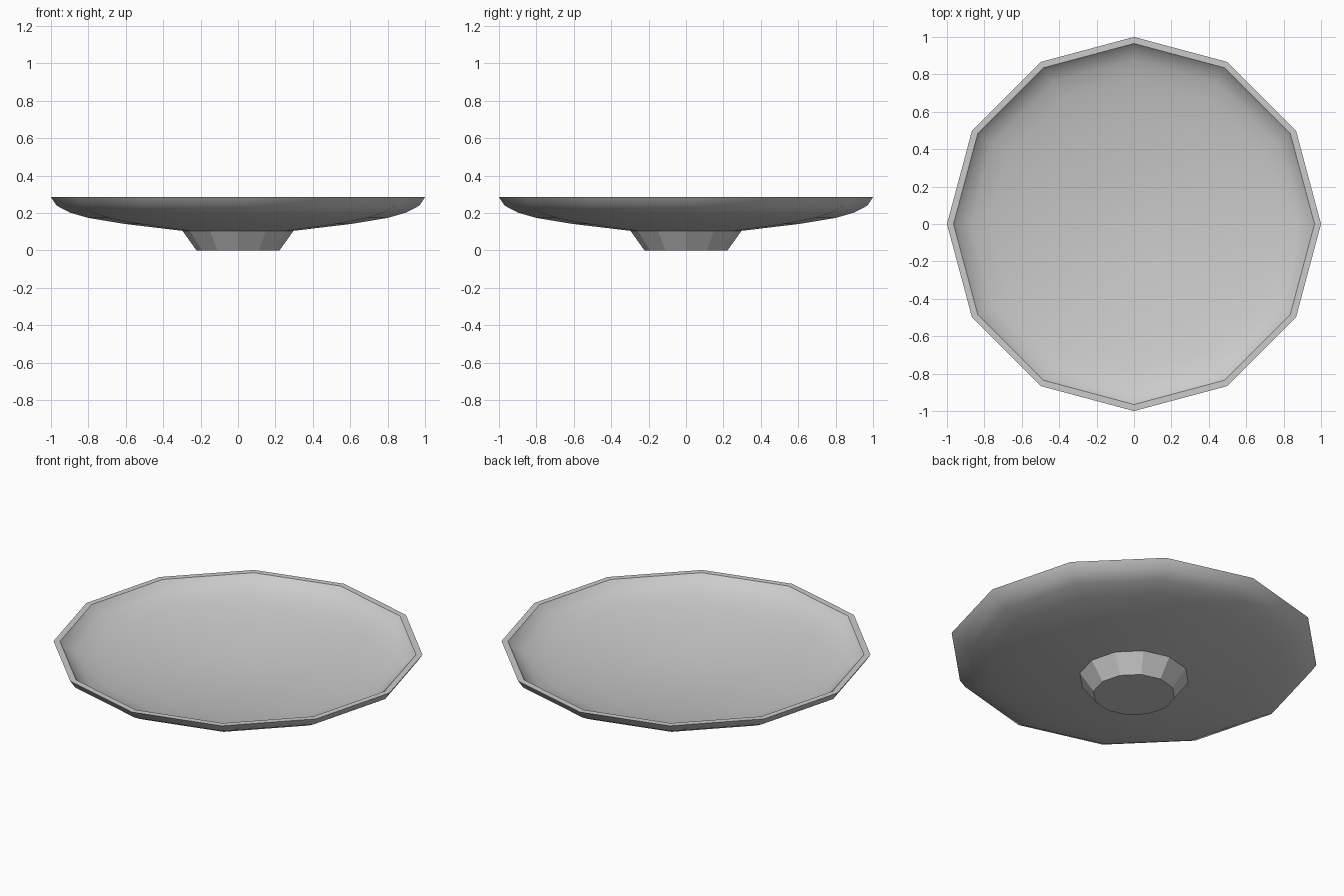
import bpy, bmesh, math

if "Cube" in bpy.data.objects:
    bpy.data.objects.remove(bpy.data.objects["Cube"])

SIDES = 12

def lathe(name, profile, smooth_angle=None):
    """Revolve a (radius, height) profile round z; ends are closed by caps or poles."""
    bm = bmesh.new()
    rings = []
    for r, z in profile:
        if r == 0:
            rings.append([bm.verts.new((0, 0, z))] * SIDES)
        else:
            angles = [2 * math.pi * i / SIDES for i in range(SIDES)]
            rings.append([bm.verts.new((r * math.cos(a), r * math.sin(a), z)) for a in angles])
    for low, high in zip(rings, rings[1:]):
        for i in range(SIDES):
            j = (i + 1) % SIDES
            corners = [low[i], low[j], high[j], high[i]]
            bm.faces.new(list(dict.fromkeys(corners)))
    for ring in (rings[0], rings[-1]):
        if ring[0] is not ring[1]:
            bm.faces.new(ring)
    bmesh.ops.recalc_face_normals(bm, faces=bm.faces[:])
    mesh = bpy.data.meshes.new(name)
    bm.to_mesh(mesh)
    bm.free()
    obj = bpy.data.objects.new(name, mesh)
    bpy.context.collection.objects.link(obj)
    if smooth_angle:
        bpy.ops.object.select_all(action='DESELECT')
        obj.select_set(True)
        bpy.context.view_layer.objects.active = obj
        bpy.ops.object.shade_smooth_by_angle(angle=math.radians(smooth_angle))
    return obj

# Shallow dish: underside, flat rim, then the inner surface
underside = [(0, 0.092), (0.297, 0.105), (0.607, 0.142), (0.80, 0.174),
             (0.90, 0.203), (0.97, 0.24), (1.0, 0.285)]
inside = [(0.965, 0.285), (0.937, 0.255), (0.875, 0.225), (0.78, 0.198),
          (0.59, 0.165), (0.29, 0.13), (0, 0.118)]
lathe("dish", underside + inside, 29)

# Tapered foot
lathe("foot", [(0.222, 0), (0.297, 0.105)])
